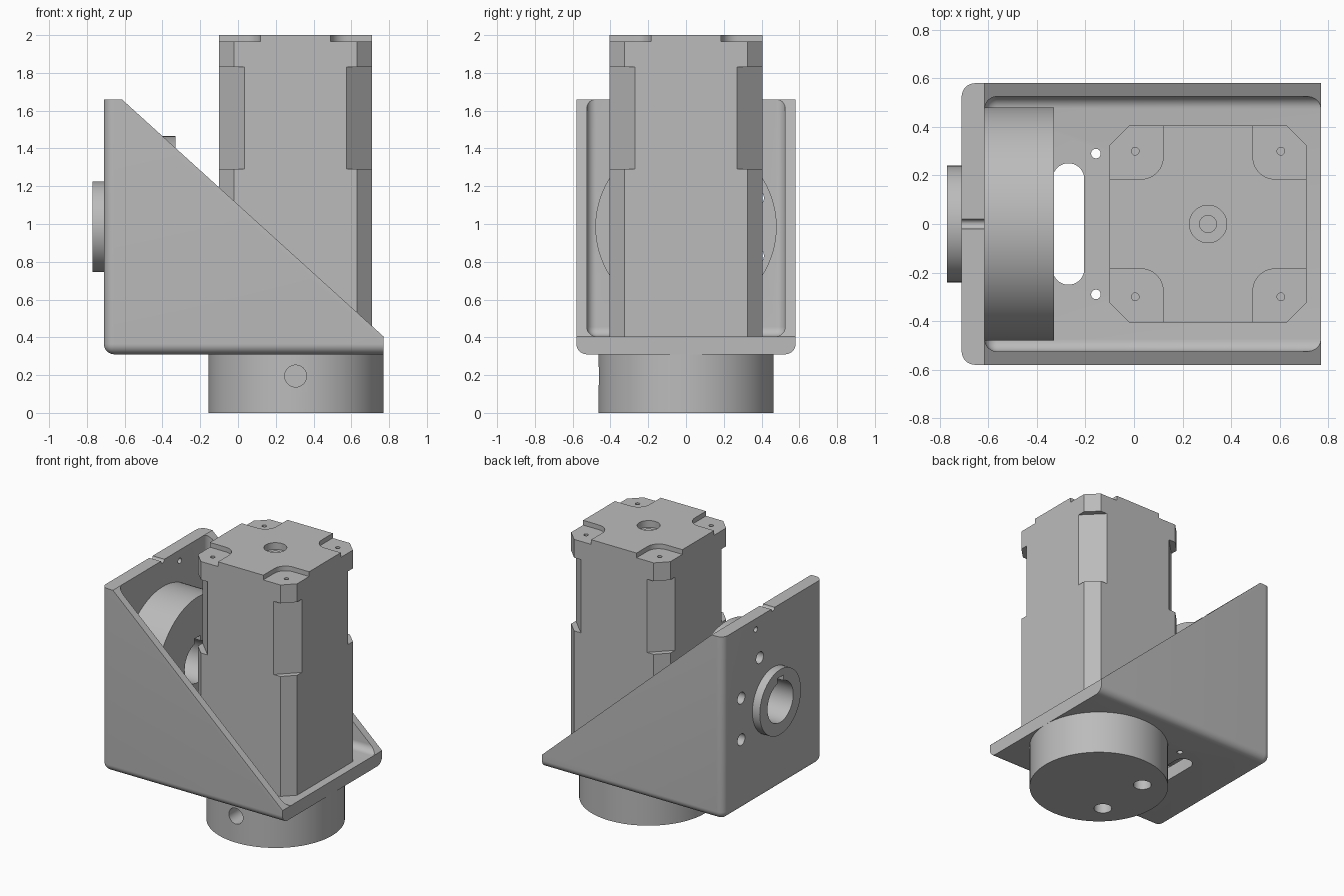
import bpy, bmesh, math
from mathutils import Matrix, Vector

old = bpy.data.objects.get("Cube")
if old:
    bpy.data.objects.remove(old, do_unlink=True)

metal = bpy.data.materials.new("plain_grey_metal")
metal.use_nodes = True
GREY = (0.5, 0.5, 0.5, 1)
metal.diffuse_color = GREY
metal.node_tree.nodes["Principled BSDF"].inputs["Base Color"].default_value = GREY


def finish(name, bm):
    bmesh.ops.recalc_face_normals(bm, faces=bm.faces)
    mesh = bpy.data.meshes.new(name)
    bm.to_mesh(mesh)
    bm.free()
    mesh.materials.append(metal)
    obj = bpy.data.objects.new(name, mesh)
    bpy.context.collection.objects.link(obj)
    return obj


def box(name, lo, hi, radius=0, upright_only=False, turn=0):
    """Box between two corners, optionally rounded and turned about its centre."""
    lo, hi = Vector(lo), Vector(hi)
    bm = bmesh.new()
    bmesh.ops.create_cube(bm, size=1)
    bmesh.ops.scale(bm, vec=hi - lo, verts=bm.verts)
    if radius:
        edges = [e for e in bm.edges if not upright_only
                 or abs(e.verts[0].co.z - e.verts[1].co.z) > 1e-4]
        bmesh.ops.bevel(bm, geom=edges, offset=radius, segments=8,
                        profile=0.5, affect='EDGES')
    bm.transform(Matrix.Translation((lo + hi) / 2) @ Matrix.Rotation(turn, 4, 'Z'))
    return finish(name, bm)


def cylinder(name, start, axis, length, radius, sides=32):
    """Cylinder from a start point along an axis."""
    axis = Vector(axis)
    bm = bmesh.new()
    bmesh.ops.create_cone(bm, cap_ends=True, segments=sides, radius1=radius,
                          radius2=radius, depth=length)
    bm.transform(Matrix.Translation(Vector(start) + axis * length / 2)
                 @ axis.to_track_quat('Z', 'Y').to_matrix().to_4x4())
    return finish(name, bm)


def prism(name, points, direction):
    """Extrude a closed outline of 3D points."""
    bm = bmesh.new()
    face = bm.faces.new([bm.verts.new(p) for p in points])
    new = bmesh.ops.extrude_face_region(bm, geom=[face])["geom"]
    bmesh.ops.translate(bm, vec=direction,
                        verts=[v for v in new if isinstance(v, bmesh.types.BMVert)])
    return finish(name, bm)


def combine(obj, tool, operation='DIFFERENCE'):
    """Apply a boolean and drop the tool."""
    mod = obj.modifiers.new("cut", 'BOOLEAN')
    mod.operation, mod.solver, mod.object = operation, 'EXACT', tool
    bpy.context.view_layer.update()
    graph = bpy.context.evaluated_depsgraph_get()
    mesh = bpy.data.meshes.new_from_object(obj.evaluated_get(graph))
    obj.modifiers.clear()
    obj.data = mesh
    bpy.data.objects.remove(tool, do_unlink=True)


X, Z = (1, 0, 0), (0, 0, 1)
MX = 0.305          # motor axis
GZ = 0.985          # rear hub axis height
parts = []

# Bracket: rounded shell, hollowed and trimmed to a sloping side profile
bracket = box("angle_bracket", (-0.71, -0.58, 0.31), (1.4, 0.58, 2.2), 0.055)
combine(bracket, box("pocket", (-0.615, -0.525, 0.405), (1.8, 0.525, 2.6), 0.05))
outline = [(-1, 0.2), (0.77, 0.2), (0.77, 0.405), (-0.615, 1.66), (-1, 1.66)]
combine(bracket, prism("trim", [(x, -1, z) for x, z in outline], (0, 2, 0)), 'INTERSECT')

# Base plate slot, pin holes and edge notches
combine(bracket, box("slot", (-0.335, -0.25, 0.2), (-0.205, 0.25, 0.5), 0.064, True))
for side in (-1, 1):
    combine(bracket, cylinder("pin", (-0.157, side * 0.29, 0.2), Z, 0.3, 0.02, 16))
    combine(bracket, cylinder("pin", (-0.8, side * 0.2, 1.58), X, 0.3, 0.02, 16))
combine(bracket, cylinder("notch", (0.77, 0, 0.2), Z, 0.4, 0.018, 16))
combine(bracket, cylinder("notch", (-0.8, 0, 1.66), X, 0.3, 0.02, 16))
parts.append(bracket)

# Rear drum inside the bracket and the raised collar outside it
drum = cylinder("rear_drum", (-0.62, 0, GZ), X, 0.29, 0.48, 96)
collar = cylinder("rear_collar", (-0.77, 0, GZ), X, 0.1, 0.24, 64)
for part in (bracket, drum, collar):
    combine(part, cylinder("bore", (-0.9, 0, GZ), X, 0.7, 0.15, 48))
    combine(part, box("keyway", (-0.9, -0.035, GZ), (-0.2, 0.035, GZ + 0.185)))
for part in (bracket, drum):
    for i in range(8):
        a = math.radians(22.5 + 45 * i)
        spot = (-0.9, 0.4 * math.cos(a), GZ + 0.4 * math.sin(a))
        combine(part, cylinder("bolt_hole", spot, X, 0.7, 0.043, 24))
parts += [drum, collar]

# Lower flange: hollow ring with bolt channels, a side hole and a notch
flange = cylinder("lower_flange", (MX + 0.002, 0, 0), Z, 0.315, 0.463, 96)
combine(flange, cylinder("cavity", (MX, 0, -0.1), Z, 0.39, 0.27, 64))
for i in range(4):
    a = math.radians(45 + 90 * i)
    spot = (MX + 0.29 * math.cos(a), 0.29 * math.sin(a), -0.1)
    combine(flange, cylinder("channel", spot, Z, 0.39, 0.06, 24))
combine(flange, cylinder("side_hole", (MX, -0.6, 0.195), (0, 1, 0), 0.45, 0.058))
combine(flange, cylinder("notch", (0.77, 0, -0.1), Z, 0.6, 0.018, 16))
parts.append(flange)

# Hexagonal drive hub inside the flange
hub = cylinder("drive_hub", (MX, 0, 0.02), Z, 0.29, 0.075, 6)
combine(hub, cylinder("hub_bore", (MX, 0, -0.1), Z, 0.25, 0.03, 20))
parts.append(hub)


# Motor: chamfered square body in two sections
def motor_section(name, bottom, top, half=0.405, chamfer=0.08):
    s = half - chamfer
    ring = [(half, -s), (half, s), (s, half), (-s, half),
            (-half, s), (-half, -s), (-s, -half), (s, -half)]
    return prism(name, [(MX + x, y, bottom) for x, y in ring], (0, 0, top - bottom))


parts.append(motor_section("motor_lower_body", 0.4, 1.13))
motor = motor_section("motor_upper_body", 1.13, 2.0)
for sx in (-1, 1):
    for sy in (-1, 1):
        # Deeper chamfer on the upper corners
        d = 0.677 / math.sqrt(2)
        x, y = MX + sx * d, sy * d
        combine(motor, box("corner_cut", (x - 0.2, y - 0.2, 1.29),
                           (x + 0.2, y + 0.2, 1.83), turn=math.pi / 4))
        # Sunken screw seat and screw hole
        x, y = MX + sx * 0.385, sy * 0.385
        combine(motor, box("seat_cut", (x - 0.2, y - 0.2, 1.965),
                           (x + 0.2, y + 0.2, 2.1), 0.09, True))
        combine(motor, cylinder("screw_hole", (MX + sx * 0.3, sy * 0.3, 1.9), Z,
                                0.2, 0.016, 16))
combine(motor, cylinder("shaft_recess", (MX, 0, 1.95), Z, 0.2, 0.077, 40))
parts.append(motor)
shaft = cylinder("motor_shaft_end", (MX, 0, 1.94), Z, 0.02, 0.037, 24)
parts.append(shaft)

# Smooth the round walls, keep corners sharp
for obj in parts:
    bpy.ops.object.select_all(action='DESELECT')
    obj.select_set(True)
    bpy.context.view_layer.objects.active = obj
    bpy.ops.object.shade_smooth_by_angle(angle=math.radians(30))
